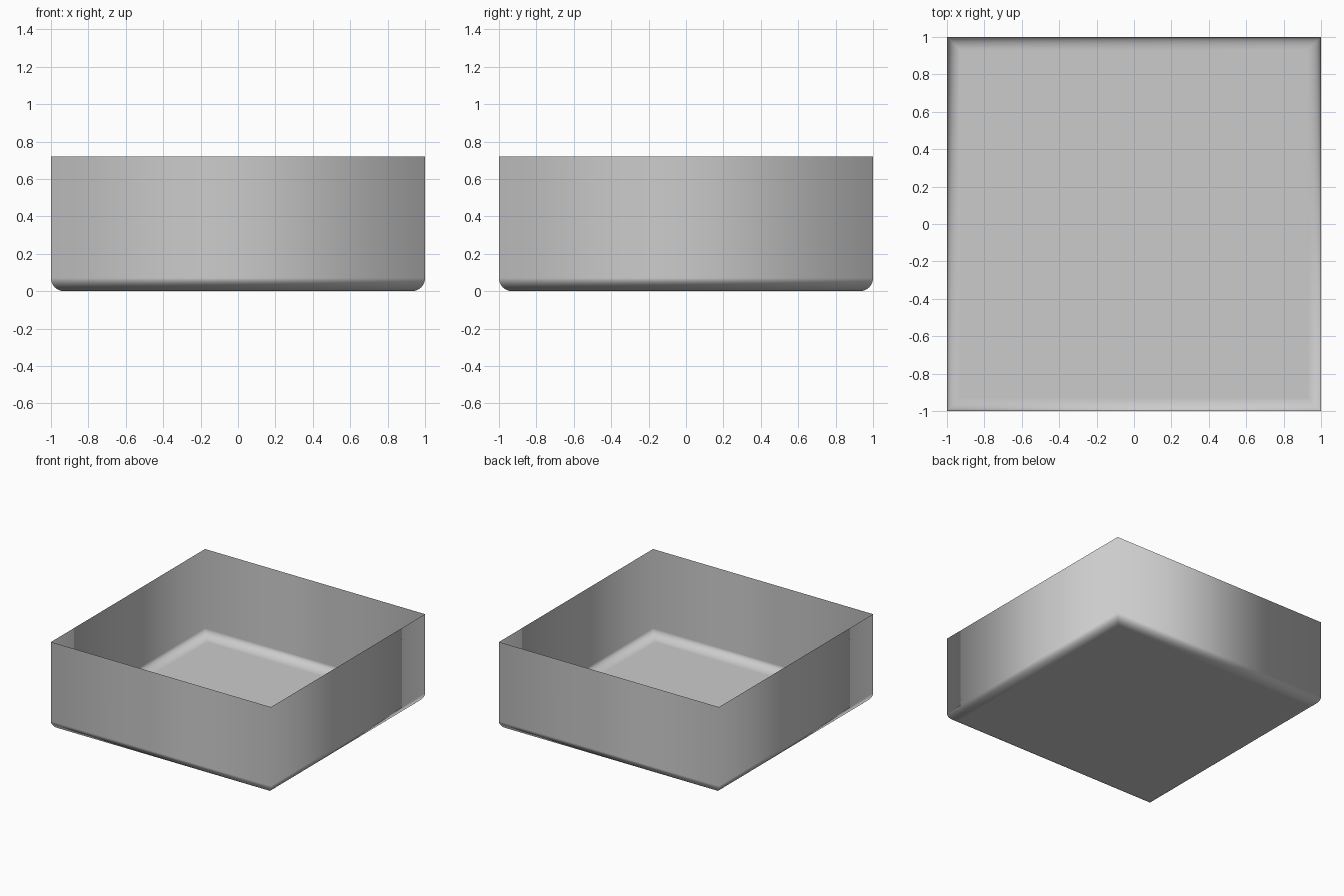
import bpy, bmesh, math

if "Cube" in bpy.data.objects:
    bpy.data.objects.remove(bpy.data.objects["Cube"])

HALF, HEIGHT, RADIUS, STEPS = 1.0, 0.72, 0.07, 8


def make_object(name, bm):
    mesh = bpy.data.meshes.new(name)
    bm.to_mesh(mesh)
    bm.free()
    obj = bpy.data.objects.new(name, mesh)
    bpy.context.collection.objects.link(obj)
    return obj


# Tray: square rings stacked along a profile with a rounded bottom edge
bm = bmesh.new()
profile = []
for i in range(STEPS + 1):
    a = math.radians(90) * i / STEPS
    profile.append((HALF - RADIUS + RADIUS * math.sin(a), RADIUS - RADIUS * math.cos(a)))
profile.append((HALF, HEIGHT))

rings = [[bm.verts.new((sx * r, sy * r, z))
          for sx, sy in ((-1, -1), (1, -1), (1, 1), (-1, 1))] for r, z in profile]
bm.faces.new(rings[0][::-1])
for low, high in zip(rings, rings[1:]):
    for k in range(4):
        n = (k + 1) % 4
        bm.faces.new((low[k], low[n], high[n], high[k]))
for f in bm.faces:
    f.smooth = True
tray = make_object("open_tray", bm)
weighted = tray.modifiers.new("weighted_normals", 'WEIGHTED_NORMAL')
weighted.weight = 100

# Small upright sliver in the middle of the floor
bm = bmesh.new()
bm.faces.new([bm.verts.new(p) for p in
              ((0, -0.12, 0), (0, 0.04, 0), (0, 0.04, 0.05), (0, -0.12, 0.05))])
make_object("floor_fin", bm)
